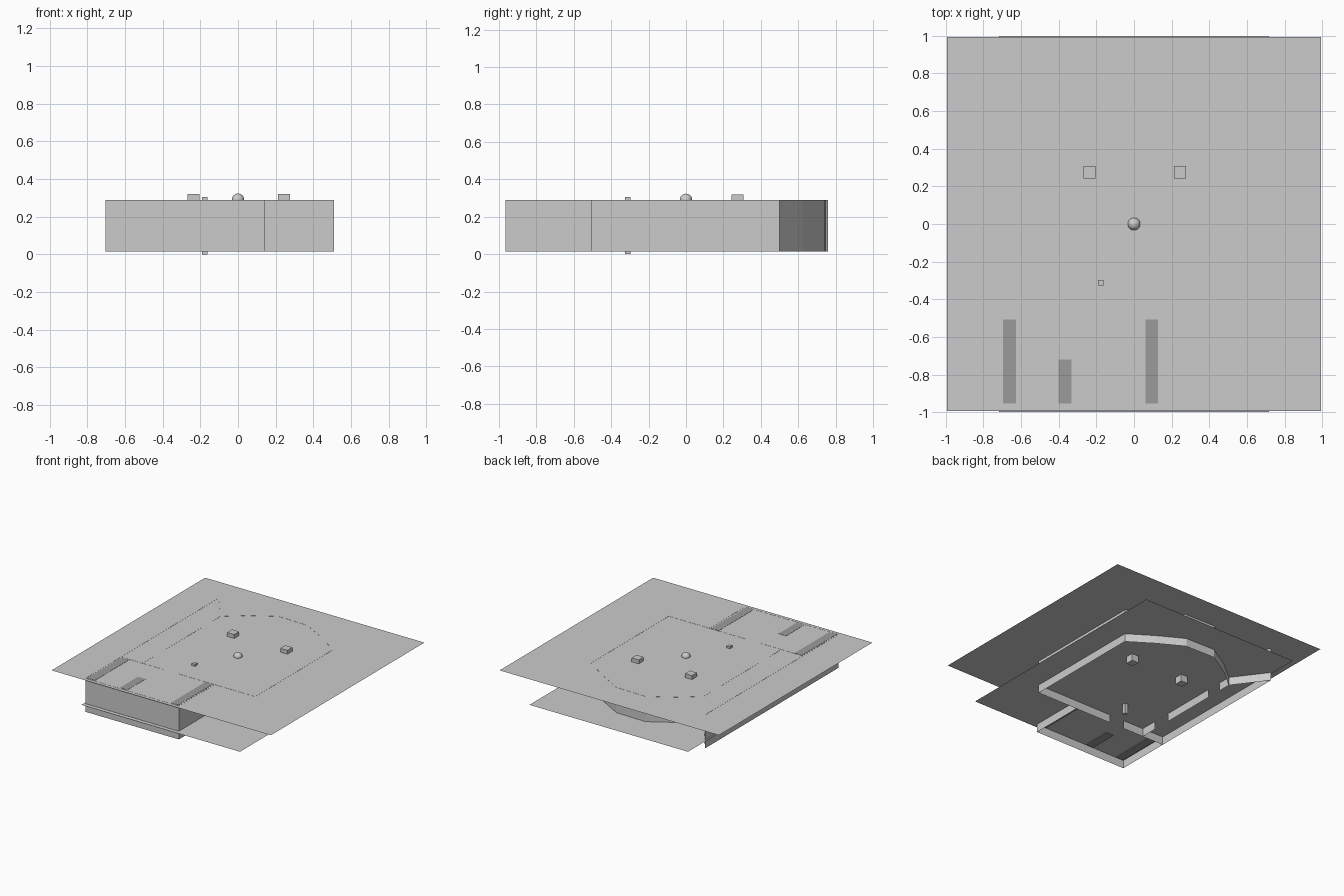
import bpy, bmesh

if "Cube" in bpy.data.objects:
    bpy.data.objects.remove(bpy.data.objects["Cube"])

Z0, Z1 = 0.015, 0.289      # wall bottom and top
ROOF, FLOOR = 0.288, 0.082  # sheet heights


def make_object(name, bm):
    mesh = bpy.data.meshes.new(name)
    bm.to_mesh(mesh)
    bm.free()
    ob = bpy.data.objects.new(name, mesh)
    bpy.context.collection.objects.link(ob)
    return ob


def sheet(name, hx, hy, z):
    bm = bmesh.new()
    bm.faces.new([bm.verts.new((sx * hx, sy * hy, z))
                  for sx, sy in ((-1, -1), (1, -1), (1, 1), (-1, 1))])
    return make_object(name, bm)


def wall(name, points):
    """Thin wall standing on an open path."""
    bm = bmesh.new()
    low = [bm.verts.new((x, y, Z0)) for x, y in points]
    top = [bm.verts.new((x, y, Z1)) for x, y in points]
    for i in range(len(points) - 1):
        bm.faces.new((low[i], low[i + 1], top[i + 1], top[i]))
    return make_object(name, bm)


def box(name, x0, x1, y0, y1, z0, z1, mat=None):
    bm = bmesh.new()
    bmesh.ops.create_cube(bm, size=1)
    for v in bm.verts:
        v.co = ((x0 + x1) / 2 + v.co.x * (x1 - x0),
                (y0 + y1) / 2 + v.co.y * (y1 - y0),
                (z0 + z1) / 2 + v.co.z * (z1 - z0))
    ob = make_object(name, bm)
    if mat:
        ob.data.materials.append(mat)
    return ob


# large flat sheets
sheet("ceiling_sheet", 0.993, 0.993, ROOF)
sheet("floor_sheet", 0.718, 1.0, FLOOR)

# main hall: right side and faceted rounded back, ending in the rear left corner
wall("hall_wall", [(-0.19, -0.505), (0.51, -0.505), (0.51, 0.5), (0.32, 0.625),
                   (0.11, 0.742), (-0.155, 0.748), (-0.35, 0.63), (-0.51, 0.5),
                   (-0.705, 0.76)])
# outer left wall and front room
wall("outer_wall", [(-0.705, 0.76), (-0.705, -0.965), (0.14, -0.965), (0.14, -0.505)])
# corridor partitions, with door gaps between
wall("partition_front", [(-0.705, -0.505), (-0.32, -0.505)])
for y0, y1 in ((-0.505, -0.36), (-0.21, 0.26), (0.39, 0.5)):
    wall("partition_left", [(-0.51, y0), (-0.51, y1)])

# dark counters in the front room
dark = bpy.data.materials.new("dark_grey")
dark.diffuse_color = (0.33, 0.33, 0.33, 1)
dark.use_nodes = True
dark.node_tree.nodes["Principled BSDF"].inputs["Base Color"].default_value = dark.diffuse_color
for x0, x1, y1 in ((-0.695, -0.627, -0.507), (-0.402, -0.333, -0.72), (0.06, 0.127, -0.507)):
    box("counter", x0, x1, -0.955, y1, 0.076, 0.2895, dark)

# two square columns and a slim post
for x in (-0.237, 0.245):
    box("column", x - 0.032, x + 0.032, 0.243, 0.307, 0.025, 0.32)
box("slim_post", -0.191, -0.161, -0.327, -0.297, 0.0, 0.305)

# central ball
bm = bmesh.new()
bmesh.ops.create_uvsphere(bm, u_segments=32, v_segments=16, radius=0.033)
bmesh.ops.translate(bm, verts=bm.verts, vec=(0, 0, 0.29))
for f in bm.faces:
    f.smooth = True
make_object("ball", bm)
